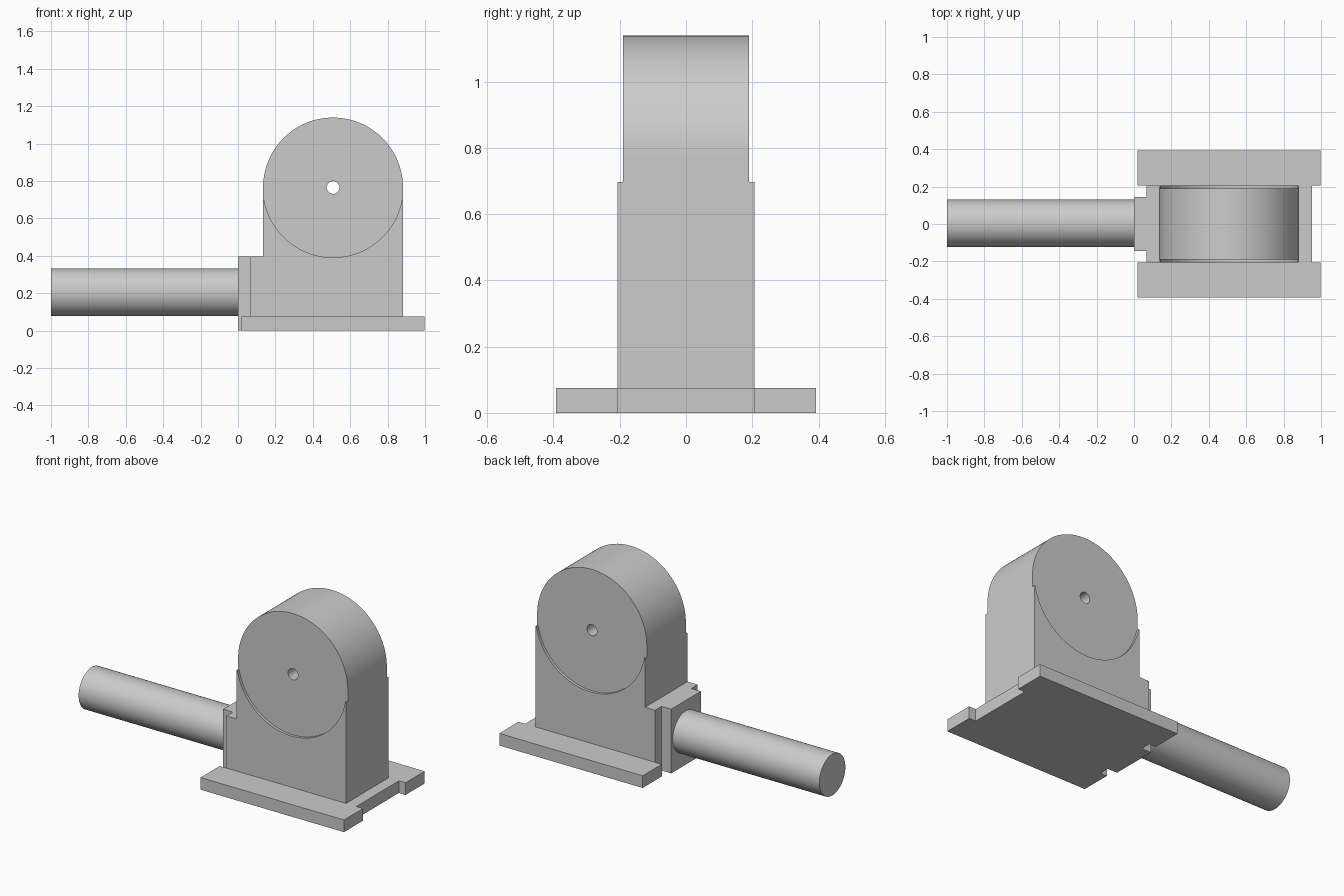
import bpy, bmesh
from math import sin, cos, pi, asin
from mathutils import Matrix, Vector

cube = bpy.data.objects.get("Cube")
if cube:
    bpy.data.objects.remove(cube, do_unlink=True)

grey = bpy.data.materials.new("plain_grey")
grey.use_nodes = True
COLOUR = (0.6, 0.6, 0.6, 1)
grey.diffuse_color = COLOUR
grey.node_tree.nodes["Principled BSDF"].inputs["Base Color"].default_value = COLOUR

# Main dimensions
LEFT, RIGHT = 0.134, 0.882
CX, CZ, R = 0.508, 0.765, 0.374
BASE_TOP, CHEEK_TOP = 0.075, 0.696
CORE_Y, CHEEK_Y = 0.19, 0.207


def prism(name, outline, start, end, axis):
    """Extrude a flat outline along z, y or x."""
    place = {"z": lambda a, b, h: (a, b, h),
             "y": lambda a, b, h: (a, h, b),
             "x": lambda a, b, h: (h, a, b)}[axis]
    bm = bmesh.new()
    face = bm.faces.new([bm.verts.new(place(a, b, start)) for a, b in outline])
    top = bmesh.ops.extrude_face_region(bm, geom=[face])["geom"]
    verts = [v for v in top if isinstance(v, bmesh.types.BMVert)]
    bmesh.ops.translate(bm, verts=verts, vec=Vector(place(0, 0, end - start)))
    bmesh.ops.recalc_face_normals(bm, faces=bm.faces)
    mesh = bpy.data.meshes.new(name)
    bm.to_mesh(mesh)
    bm.free()
    mesh.materials.append(grey)
    obj = bpy.data.objects.new(name, mesh)
    bpy.context.collection.objects.link(obj)
    return obj


def arc(cx, cy, r, a0, a1, n):
    return [(cx + r * cos(a0 + (a1 - a0) * i / n),
             cy + r * sin(a0 + (a1 - a0) * i / n)) for i in range(n + 1)]


def mirrored(half):
    """Complete an outline that is symmetric about its first axis."""
    return half + [(a, -b) for a, b in reversed(half)]


# Foot plate with notches at both ends
base = prism("base_plate", mirrored([
    (0, -0.144), (0.066, -0.144), (0.066, -CHEEK_Y), (0.02, -CHEEK_Y),
    (0.02, -0.393), (0.998, -0.393), (0.998, -CHEEK_Y), (0.952, -CHEEK_Y)]),
    0, BASE_TOP, "z")

# Stepped collar that holds the rod
collar = prism("rod_collar", mirrored([
    (0, -0.144), (0.066, -0.144), (0.066, -CHEEK_Y), (LEFT, -CHEEK_Y)]),
    BASE_TOP, 0.396, "z")

# Horizontal rod
rod = prism("rod", arc(0.003, 0.205, 0.127, 0, 2 * pi, 96)[:-1], -1, 0, "x")

# Round-topped housing
housing = prism("housing", [(LEFT, BASE_TOP), (RIGHT, BASE_TOP)]
                + arc(CX, CZ, R, 0, pi, 64), -CORE_Y, CORE_Y, "y")

# Pin hole through the housing
cutter = prism("pin_hole_cutter", arc(CX, CZ, 0.034, 0, 2 * pi, 40)[:-1], -0.5, 0.5, "y")
cutter.hide_render = True
cut = housing.modifiers.new("pin_hole", "BOOLEAN")
cut.operation, cut.solver, cut.object = "DIFFERENCE", "EXACT", cutter
bpy.context.view_layer.objects.active = housing
bpy.ops.object.modifier_apply(modifier=cut.name)
bpy.data.objects.remove(cutter, do_unlink=True)

# Raised cheeks with a round cut-out on both sides
dip = asin((CZ - CHEEK_TOP) / R)
cheek_outline = ([(RIGHT, BASE_TOP), (RIGHT, CHEEK_TOP)]
                 + arc(CX, CZ, R, -dip, dip - pi, 64)
                 + [(LEFT, CHEEK_TOP), (LEFT, BASE_TOP)])
cheeks = [prism("front_cheek", cheek_outline, -CHEEK_Y, -CORE_Y, "y"),
          prism("back_cheek", cheek_outline, CORE_Y, CHEEK_Y, "y")]

# Smooth the curved walls, keep the edges sharp
bpy.ops.object.select_all(action="DESELECT")
for obj in [rod, housing] + cheeks:
    obj.select_set(True)
bpy.context.view_layer.objects.active = housing
bpy.ops.object.shade_smooth_by_angle(angle=pi / 6)
